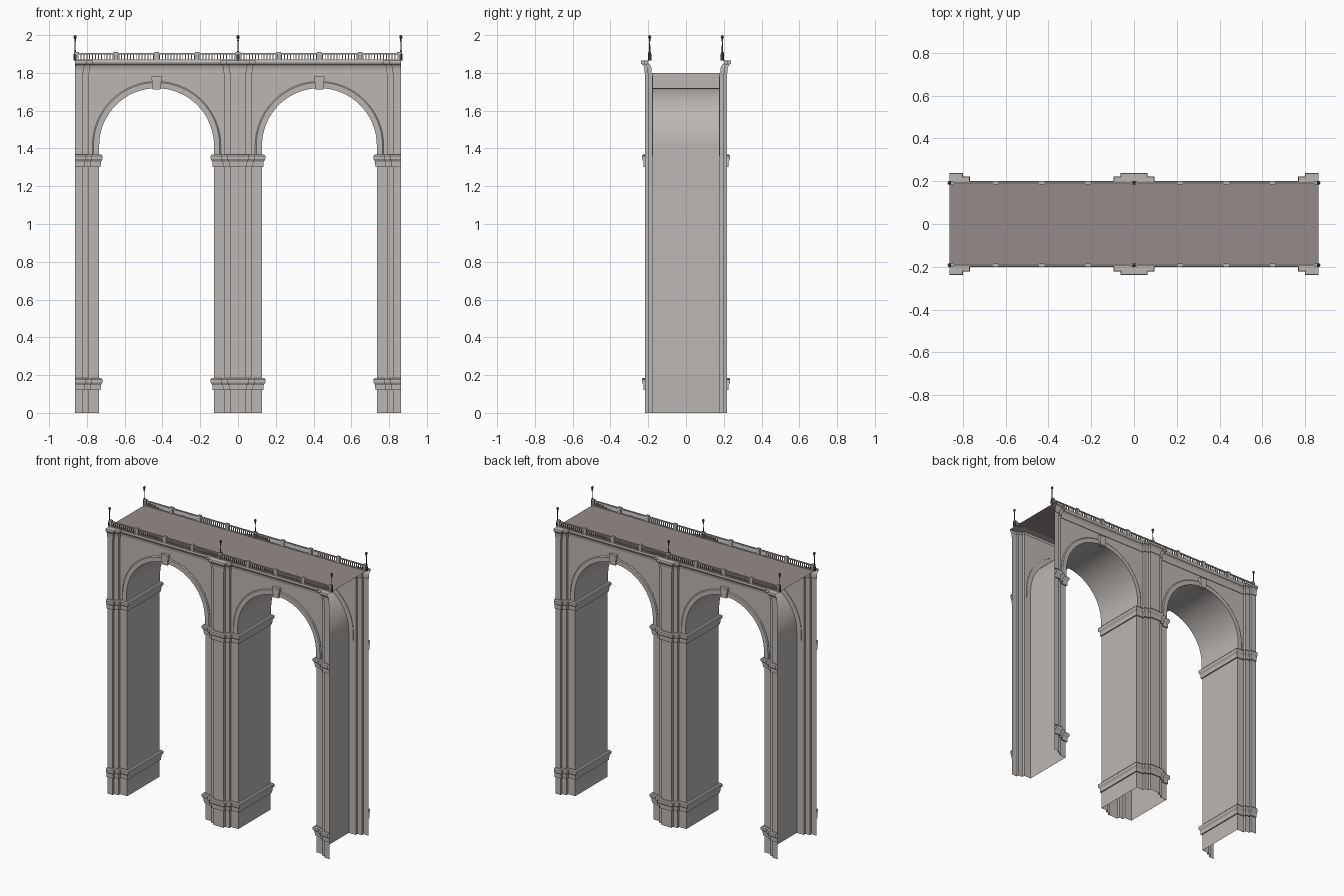
import bpy, bmesh, math
from mathutils import Vector, Matrix

if "Cube" in bpy.data.objects:
    bpy.data.objects.remove(bpy.data.objects["Cube"])

P = 0.862            # pier spacing
CX, CZ, R = 0.431, 1.415, 0.304   # arch centre and radius
WY, WALL_TOP = 0.178, 1.80
SEG = 32


def material(name, rgb):
    m = bpy.data.materials.new(name)
    m.diffuse_color = (*rgb, 1)
    m.use_nodes = True
    m.node_tree.nodes["Principled BSDF"].inputs["Base Color"].default_value = m.diffuse_color
    return m


STONE = material("stone", (0.50, 0.47, 0.45))
ROAD = material("road", (0.30, 0.26, 0.25))
IRON = material("iron", (0.10, 0.10, 0.10))


def finish(name, bm, mat=STONE, smooth=False):
    me = bpy.data.meshes.new(name)
    bm.to_mesh(me)
    bm.free()
    ob = bpy.data.objects.new(name, me)
    bpy.context.collection.objects.link(ob)
    me.materials.append(mat)
    if smooth:
        bpy.ops.object.select_all(action='DESELECT')
        ob.select_set(True)
        bpy.context.view_layer.objects.active = ob
        bpy.ops.object.shade_smooth_by_angle(angle=math.radians(30))
    return ob


def grid(bm, rows, closed=False):
    """Skin a list of equally long point rows."""
    vs = [[bm.verts.new(p) for p in r] for r in rows]
    n = len(vs)
    for i in range(n if closed else n - 1):
        a, b = vs[i], vs[(i + 1) % n]
        for j in range(len(a) - 1):
            bm.faces.new((a[j], b[j], b[j + 1], a[j + 1]))


def sweep(bm, path, profile, closed=False):
    """Run an (outward, z) profile along a plan path with mitred corners."""
    pts = [Vector(p) for p in path]
    n = len(pts)
    rows = []
    for i, p in enumerate(pts):
        d0 = (p - pts[i - 1]).normalized() if closed or i > 0 else None
        d1 = (pts[(i + 1) % n] - p).normalized() if closed or i < n - 1 else None
        n0, n1 = [Vector((d.y, -d.x)) for d in (d0 or d1, d1 or d0)]
        m = (n0 + n1) / (1 + n0.dot(n1))
        rows.append([(p.x + m.x * o, p.y + m.y * o, z) for o, z in profile])
    grid(bm, rows, closed)


def box(bm, cx, cy, z0, z1, sx, sy):
    bmesh.ops.create_cube(bm, size=1, matrix=Matrix.Translation((cx, cy, (z0 + z1) / 2))
                          @ Matrix.Diagonal((sx, sy, z1 - z0, 1)))


def both_sides(path):
    return [path, [(-x, -y) for x, y in path]]


# Stepped pilaster plan: half, then front of a full / half pier
HALF = [(0.04, -0.216), (0.04, -0.198), (0.072, -0.198), (0.072, -WY), (0.127, -WY)]
LEFT = [(-x, y) for x, y in reversed(HALF)]
mid_front = LEFT + HALF
left_front = [(-P, -0.216)] + [(x - P, y) for x, y in HALF]
right_front = [(x + P, y) for x, y in LEFT] + [(P, -0.216)]
mid_ring = mid_front + [(-x, -y) for x, y in mid_front]
left_ring = left_front + [(x, -y) for x, y in reversed(left_front)]
right_ring = [(-x, -y) for x, y in left_ring]

# Pier faces with stepped pilasters
bm = bmesh.new()
for front in (left_front, mid_front, right_front):
    for path in both_sides(front):
        sweep(bm, path, [(0, 0), (0, WALL_TOP)])
finish("pier_faces", bm)

# Base and capital mouldings round each pier
for name, z in (("base_moulding", 0.12), ("capital_moulding", 1.302)):
    prof = [(0, z), (0.008, z), (0.009, z + 0.028), (0.013, z + 0.034),
            (0.018, z + 0.042), (0.018, z + 0.058), (0.012, z + 0.065), (0, z + 0.065)]
    bm = bmesh.new()
    sweep(bm, mid_ring, prof, True)
    sweep(bm, left_ring, prof)
    sweep(bm, right_ring, prof)
    finish(name, bm)

# Cornice following the pilaster steps
prof = [(0, 1.80), (0.004, 1.80), (0.004, 1.818), (0.007, 1.833), (0.013, 1.843),
        (0.021, 1.848), (0.023, 1.857), (0.021, 1.865), (-0.022, 1.865)]
bm = bmesh.new()
for path in both_sides(left_front + mid_front + right_front):
    sweep(bm, path, prof)
finish("cornice", bm)


def arch(cx, r, z_foot):
    """Stilted semicircle as (x, z) points."""
    pts = [(cx + r * math.cos(math.pi * i / SEG), CZ + r * math.sin(math.pi * i / SEG))
           for i in range(SEG + 1)]
    return [(cx + r, z_foot)] + pts + [(cx - r, z_foot)]


spandrel, soffit, ring, key = [bmesh.new() for _ in range(4)]
for cx in (-CX, CX):
    inner = arch(cx, R, 0)
    # Arch soffit and pier inner faces
    grid(soffit, [[(x, -WY, z), (x, WY, z)] for x, z in inner])
    for s in (-1, 1):
        # Wall above the arch
        grid(spandrel, [[(x, s * WY, z), (x, s * WY, WALL_TOP)] for x, z in inner[1:-1]])
        # Raised arch ring
        y0, y1 = s * (WY - 0.004), s * (WY + 0.008)
        rows = []
        for (x, z), (u, w), (g, h) in zip(arch(cx, R, 1.36), arch(cx, R + 0.030, 1.36),
                                          arch(cx, R + 0.036, 1.36)):
            rows.append([(x, y0, z), (x, y1, z), (u, y1, w), (g, s * (WY + 0.003), h), (g, y0, h)])
        grid(ring, rows)
        # Tapered keystone
        loop = [(-0.02, 1.712), (0.02, 1.712), (0.028, 1.782), (-0.028, 1.782)]
        a = [key.verts.new((cx + x, y0, z)) for x, z in loop]
        b = [key.verts.new((cx + x, s * (WY + 0.02), z)) for x, z in loop]
        key.faces.new(b)
        for i in range(4):
            key.faces.new((a[i], a[(i + 1) % 4], b[(i + 1) % 4], b[i]))
finish("spandrel_walls", spandrel)
finish("arch_soffits", soffit, smooth=True)
for nm, b in (("arch_rings", ring), ("keystones", key)):
    bmesh.ops.recalc_face_normals(b, faces=b.faces)
    finish(nm, b, smooth=nm == "arch_rings")

# Inner cross wall over the middle pier
bm = bmesh.new()
grid(bm, [[(0, -WY, 1.70), (0, WY, 1.70)], [(0, -WY, WALL_TOP), (0, WY, WALL_TOP)]])
finish("cross_wall", bm)

# Deck
bm = bmesh.new()
grid(bm, [[(-P, -0.196, 1.866), (-P, 0.196, 1.866)], [(P, -0.196, 1.866), (P, 0.196, 1.866)]])
finish("deck", bm, ROAD)

# Balustrade: rails, posts and balusters
bm = bmesh.new()
STEP, N = P / 4, 14
for y in (-0.192, 0.192):
    box(bm, 0, y, 1.866, 1.871, 2 * P, 0.008)
    box(bm, 0, y, 1.898, 1.905, 2 * P, 0.009)
    for i in range(-4, 5):
        x = max(-P + 0.008, min(P - 0.008, i * STEP))
        box(bm, x, y, 1.866, 1.907, 0.02, 0.013)
        box(bm, x, y, 1.901, 1.911, 0.024, 0.016)
        if i < 4:
            for k in range(1, N):
                box(bm, (i + k / N) * STEP, y, 1.871, 1.898, 0.005, 0.005)
finish("balustrade", bm)

# Lamp posts: turned profile (radius, z)
lamp = [(0.009, 1.866), (0.009, 1.895), (0.005, 1.912), (0.003, 1.92), (0.0025, 1.965),
        (0.005, 1.972), (0.003, 1.978), (0.0075, 1.984), (0.0085, 1.99), (0.006, 1.997), (0.0003, 2.0)]
bm = bmesh.new()
for x in (-P, 0, P):
    for y in (-0.192, 0.192):
        grid(bm, [[(x + r * math.cos(a * math.pi / 4), y + r * math.sin(a * math.pi / 4), z)
                   for r, z in lamp] for a in range(8)], True)
finish("lamp_posts", bm, IRON, smooth=True)
